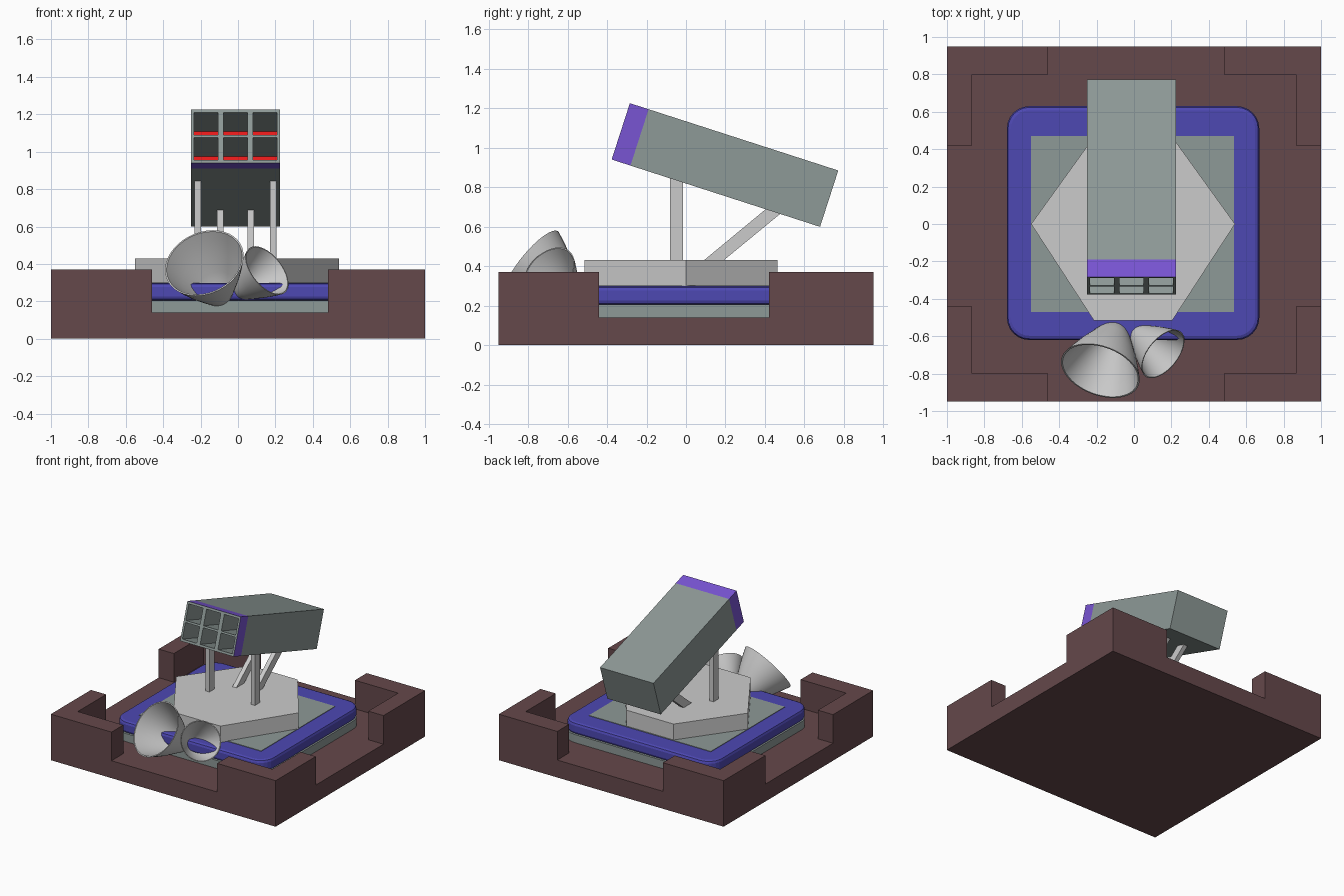
import bpy, bmesh, math
from mathutils import Vector, Matrix

if "Cube" in bpy.data.objects:
    bpy.data.objects.remove(bpy.data.objects["Cube"])


def material(name, rgb):
    m = bpy.data.materials.new(name)
    m.diffuse_color = (*rgb, 1)
    m.use_nodes = True
    m.node_tree.nodes["Principled BSDF"].inputs["Base Color"].default_value = m.diffuse_color
    return m


BROWN = material("brown", (0.13, 0.065, 0.07))
BLUE = material("blue", (0.075, 0.065, 0.45))
GREEN = material("grey_green", (0.27, 0.32, 0.31))
PURPLE = material("purple", (0.19, 0.09, 0.65))
RED = material("red", (0.8, 0.01, 0.01))


def finish(name, bm, *mats):
    bmesh.ops.recalc_face_normals(bm, faces=bm.faces)
    me = bpy.data.meshes.new(name)
    bm.to_mesh(me)
    bm.free()
    ob = bpy.data.objects.new(name, me)
    bpy.context.collection.objects.link(ob)
    for m in mats:
        me.materials.append(m)
    return ob


def prism(name, pts, lo, hi, *mats, along_x=False):
    """Extrude a 2D outline along z, or a (y, z) outline along x."""
    bm = bmesh.new()
    place = (lambda a, b, t: (t, a, b)) if along_x else (lambda a, b, t: (a, b, t))
    face = bm.faces.new([bm.verts.new(place(a, b, lo)) for a, b in pts])
    new = bmesh.ops.extrude_face_region(bm, geom=[face])["geom"]
    bmesh.ops.translate(bm, vec=place(0, 0, hi - lo),
                        verts=[v for v in new if isinstance(v, bmesh.types.BMVert)])
    return finish(name, bm, *mats)


def add_box(bm, size, centre):
    m = Matrix.Translation(centre) @ Matrix.Diagonal((*size, 1))
    bmesh.ops.create_cube(bm, size=1, matrix=m)


def rect(x0, x1, y0, y1):
    return [(x0, y0), (x1, y0), (x1, y1), (x0, y1)]


def rounded_rect(x0, x1, y0, y1, r, n=6):
    pts = []
    for i, (cx, cy) in enumerate(rect(x0 + r, x1 - r, y0 + r, y1 - r)):
        for k in range(n + 1):
            a = math.pi * (1 + i / 2 + k / n / 2)
            pts.append((cx + r * math.cos(a), cy + r * math.sin(a)))
    return pts


def cut(ob, cutter):
    mod = ob.modifiers.new("cut", "BOOLEAN")
    mod.object, mod.operation, mod.solver = cutter, "DIFFERENCE", "EXACT"
    bpy.context.view_layer.objects.active = ob
    bpy.ops.object.modifier_apply(modifier="cut")
    bpy.data.objects.remove(cutter)


# Walled base: a block with the courtyard and four gateways cut out
base = prism("base_walls", rect(-1, 1, -0.95, 0.95), 0, 0.37, BROWN)
L, R, F, B, X, Y, E = -0.46, 0.48, -0.44, 0.42, 0.865, 0.80, 1.2
court = [(L, -E), (R, -E), (R, -Y), (X, -Y), (X, F), (E, F), (E, B), (X, B), (X, Y), (R, Y),
         (R, E), (L, E), (L, Y), (-X, Y), (-X, B), (-E, B), (-E, F), (-X, F), (-X, -Y), (L, -Y)]
cut(base, prism("court_cutter", court, 0.14, 0.6, BROWN))

# Rounded platform: grey-green foot, blue upper with a bevelled rim, inlaid panel
outline = rounded_rect(-0.68, 0.67, -0.62, 0.63, 0.12)
prism("platform_foot", outline, 0.135, 0.205, GREEN)
upper = prism("platform_rim", outline, 0.205, 0.298, BLUE)
bev = upper.modifiers.new("bevel", "BEVEL")
bev.width, bev.segments, bev.limit_method, bev.angle_limit = 0.022, 2, "ANGLE", math.radians(60)
prism("platform_panel", rect(-0.55, 0.535, -0.47, 0.47), 0.25, 0.302, GREEN)

# Hexagonal pedestal
prism("pedestal", [(-0.55, 0), (-0.215, -0.515), (0.205, -0.515), (0.54, 0),
                   (0.205, 0.465), (-0.215, 0.465)], 0.29, 0.43)

# Launcher legs: upright posts in front, sloping braces behind
CX = -0.0135
for side, s in (("left", -1), ("right", 1)):
    x = CX + s * 0.2025
    prism(f"front_post_{side}", [(-0.08, 0.42), (-0.015, 0.42), (-0.015, 0.83), (-0.08, 0.85)],
          x - 0.0175, x + 0.0175, along_x=True)
    x = CX + s * 0.0825
    prism(f"rear_brace_{side}", [(0.055, 0.40), (0.155, 0.40), (0.49, 0.675), (0.43, 0.71)],
          x - 0.0175, x + 0.0175, along_x=True)

# Launcher box with a front band and six deep cells
W, D, H, DEPTH, BAND = 0.475, 1.11, 0.30, 0.33, 0.10
bm = bmesh.new()
add_box(bm, (W, D, H), (0, 0, 0))
bmesh.ops.bisect_plane(bm, geom=bm.verts[:] + bm.edges[:] + bm.faces[:],
                       plane_co=(0, -D / 2 + BAND, 0), plane_no=(0, 1, 0))
launcher = finish("launcher_box", bm, GREEN, PURPLE, RED)
bm = bmesh.new()
for i in (-1, 0, 1):
    for j in (-0.5, 0.5):
        add_box(bm, (0.127, 2 * DEPTH, 0.125), (i * 0.158, -D / 2, j * 0.14))
cut(launcher, finish("cell_cutter", bm, GREEN, PURPLE, RED))
for p in launcher.data.polygons:
    c, n = p.center, p.normal
    outer = abs(c.x) > W / 2 - 0.002 or abs(c.z) > H / 2 - 0.002
    p.material_index = 0
    if outer and c.y < -D / 2 + BAND and abs(n.y) < 0.5:
        p.material_index = 1
    elif n.y < -0.9 and c.y > -D / 2 + 0.1:
        p.material_index = 2
launcher.location = (CX, 0.1975, 0.9125)
launcher.rotation_euler.x = -math.radians(17.9)


# Horn dishes: thin flared cups turned about their own axis
def horn(name, centre, facing, radius, length):
    prof = [(0, 0), (0.2, 0), (0.29, 0.05), (0.5, 0.3), (0.74, 0.6), (0.91, 0.85), (1, 1)]
    inner = [(r * 0.96, 0.03 + h * 0.97) for r, h in reversed(prof)]
    bm = bmesh.new()
    vs = [bm.verts.new((r * radius, 0, (h - 1) * length)) for r, h in prof + inner]
    es = [bm.edges.new(pair) for pair in zip(vs, vs[1:])]
    bmesh.ops.spin(bm, geom=vs + es, cent=(0, 0, 0), axis=(0, 0, 1),
                   angle=2 * math.pi, steps=40, use_duplicate=False)
    bmesh.ops.remove_doubles(bm, verts=bm.verts, dist=1e-5)
    ob = finish(name, bm)
    ob.location = centre
    ob.rotation_euler = Vector(facing).to_track_quat("Z", "Y").to_euler()
    bpy.ops.object.select_all(action="DESELECT")
    ob.select_set(True)
    bpy.context.view_layer.objects.active = ob
    bpy.ops.object.shade_smooth_by_angle(angle=math.radians(40))


horn("large_horn", (-0.18, -0.785, 0.405), (-0.28, -0.75, 0.60), 0.219, 0.32)
horn("small_horn", (0.155, -0.695, 0.365), (0.66, -0.53, 0.53), 0.153, 0.235)
